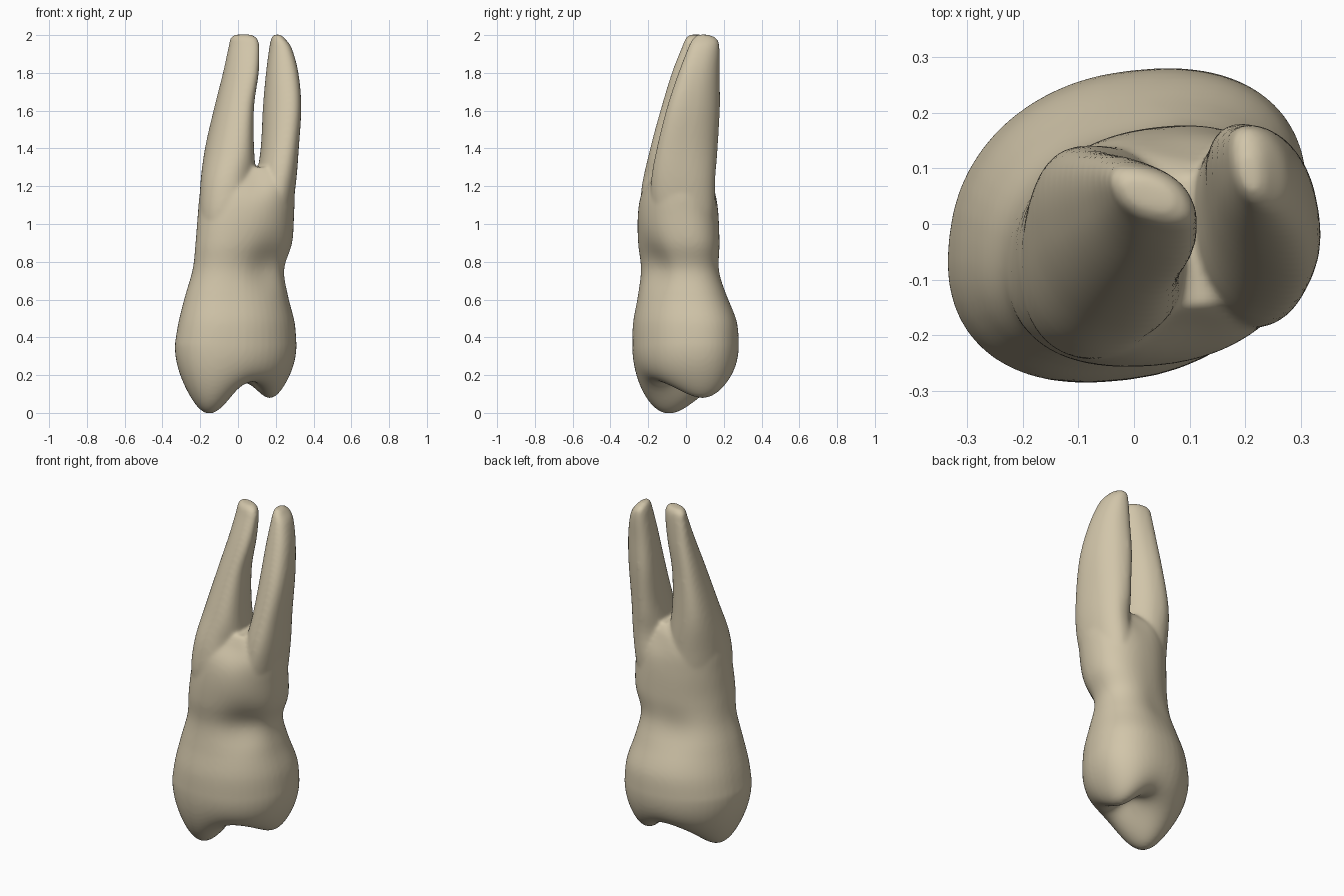
import bpy
import bmesh
from math import sin, cos, pi, exp, sqrt, copysign
from mathutils import Vector

cube = bpy.data.objects.get("Cube")
if cube:
    bpy.data.objects.remove(cube, do_unlink=True)

SIDES = 48

ivory = bpy.data.materials.new("ivory")
ivory.use_nodes = True
ivory.diffuse_color = (0.64, 0.56, 0.40, 1)
ivory.node_tree.nodes["Principled BSDF"].inputs["Base Color"].default_value = ivory.diffuse_color


def squarer(value):
    """Fill the corners of an oval a little."""
    return copysign(abs(value) ** 0.9, value)


def ring(spec):
    """Slanted oval from height, x range, y range and slant."""
    z, x0, x1, y0, y1, slant = spec
    return [Vector(((x0 + x1) / 2 + (x1 - x0) / 2 * squarer(cos(t)),
                    (y0 + y1) / 2 + (y1 - y0) / 2 * squarer(sin(t + slant)), z))
            for t in (2 * pi * i / SIDES for i in range(SIDES))]


def smooth_rows(rows, steps=5):
    """Catmull-Rom interpolation between ring descriptions."""
    result = []
    for i in range(len(rows) - 1):
        a, b, c, d = (rows[max(0, min(len(rows) - 1, i + k))] for k in (-1, 0, 1, 2))
        for s in range(steps):
            t = s / steps
            result.append([q + t / 2 * (r - p + t * (2*p - 5*q + 4*r - u + t * (3*(q - r) + u - p)))
                           for p, q, r, u in zip(a, b, c, d)])
    return result + [rows[-1]]


def loft(bm, rings):
    """Skin a stack of rings and close both ends."""
    loops = [[bm.verts.new(p) for p in r] for r in rings]
    for low, high in zip(loops, loops[1:]):
        for i in range(SIDES):
            j = (i + 1) % SIDES
            bm.faces.new((low[i], low[j], high[j], high[i]))
    bm.faces.new(loops[0][::-1])
    bm.faces.new(loops[-1])


def bump(x, y, cx, cy, wide, deep):
    return exp(-((x - cx) / wide) ** 2 - ((y - cy) / deep) ** 2)


def biting_height(x, y):
    """Low rim with a tall cusp, a short cusp and a basin between."""
    return (0.165 - 0.175 * bump(x, y, -0.16, -0.1, 0.15, 0.21)
            - 0.1 * bump(x, y, 0.18, 0.1, 0.11, 0.18)
            + 0.07 * bump(x, y, 0.04, 0, 0.07, 0.12))


# Crown and root trunk: z, x min, x max, y min, y max, slant
trunk = [
    (0.36, -0.335, 0.31, -0.285, 0.28, 0.2),
    (0.48, -0.315, 0.3, -0.28, 0.27, 0.2),
    (0.62, -0.28, 0.265, -0.255, 0.22, 0.2),
    (0.76, -0.24, 0.245, -0.24, 0.18, 0.2),
    (0.9, -0.225, 0.287, -0.255, 0.178, 0.2),
    (1.05, -0.213, 0.297, -0.255, 0.172, 0.12),
    (1.17, -0.2, 0.3, -0.238, 0.16, 0.05),
    (1.25, -0.16, 0.28, -0.2, 0.135, 0),
    (1.3, -0.04, 0.22, -0.16, 0.09, 0),
]
left_root = [
    (0.8, 0.06, 0.2, -0.1, 0.1, 0),
    (1, 0.06, 0.27, -0.17, 0.15, 0),
    (1.2, 0.09, 0.305, -0.19, 0.16, -0.1),
    (1.4, 0.12, 0.322, -0.155, 0.168, -0.3),
    (1.62, 0.132, 0.335, -0.1, 0.18, -0.4),
    (1.8, 0.148, 0.32, -0.04, 0.178, -0.35),
    (1.93, 0.165, 0.285, 0.01, 0.178, -0.3),
    (1.98, 0.175, 0.25, 0.035, 0.165, -0.3),
    (2.003, 0.19, 0.225, 0.06, 0.12, -0.3),
]
right_root = [
    (0.8, -0.15, 0.05, -0.15, 0.08, 0.2),
    (1, -0.2, 0.1, -0.235, 0.13, 0.15),
    (1.2, -0.2, 0.1, -0.235, 0.14, 0),
    (1.4, -0.175, 0.085, -0.19, 0.14, -0.3),
    (1.62, -0.125, 0.085, -0.13, 0.13, -0.45),
    (1.8, -0.08, 0.11, -0.075, 0.122, -0.5),
    (1.94, -0.05, 0.113, -0.02, 0.11, -0.5),
    (1.985, -0.04, 0.1, 0, 0.1, -0.5),
    (2.003, -0.015, 0.07, 0.025, 0.08, -0.5),
]

bm = bmesh.new()

# Biting surface rings round over into the widest oval
rim = ring(trunk[0])
middle = sum(rim, Vector()) / SIDES
biting = []
for k in range(1, 24):
    s = sin(pi / 2 * k / 24)
    edge = 1 - sqrt(1 - s ** 5)
    row = [middle.lerp(p, s) for p in rim]
    for p in row:
        p.z += (1 - edge) * (biting_height(p.x, p.y) - p.z)
    biting.append(row)
loft(bm, biting + [ring(r) for r in smooth_rows(trunk)])
for root in (left_root, right_root):
    loft(bm, [ring(r) for r in smooth_rows(root)])

# Soft hollows: centre, radius, push
hollows = [
    ((0.17, -0.2, 0.78), 0.13, (-0.015, 0.04, 0)),
    ((0.1, -0.22, 1.24), 0.09, (0, 0.025, 0)),
    ((0.1, 0.17, 1.24), 0.09, (0, -0.02, 0)),
    ((-0.05, 0.2, 0.72), 0.12, (0, -0.02, 0)),
]
for centre, radius, push in hollows:
    for v in bm.verts:
        distance = (v.co - Vector(centre)).length / radius
        v.co += Vector(push) * exp(-distance * distance)

bmesh.ops.recalc_face_normals(bm, faces=bm.faces)
mesh = bpy.data.meshes.new("tooth")
bm.to_mesh(mesh)
bm.free()
mesh.materials.append(ivory)
tooth = bpy.data.objects.new("tooth", mesh)
bpy.context.collection.objects.link(tooth)

# Fuse crown and roots into one smooth skin
fuse = tooth.modifiers.new("fuse", "REMESH")
fuse.mode = "VOXEL"
fuse.voxel_size = 0.01
fuse.use_smooth_shade = True
soften = tooth.modifiers.new("soften", "SMOOTH")
soften.factor = 0.5
soften.iterations = 10
